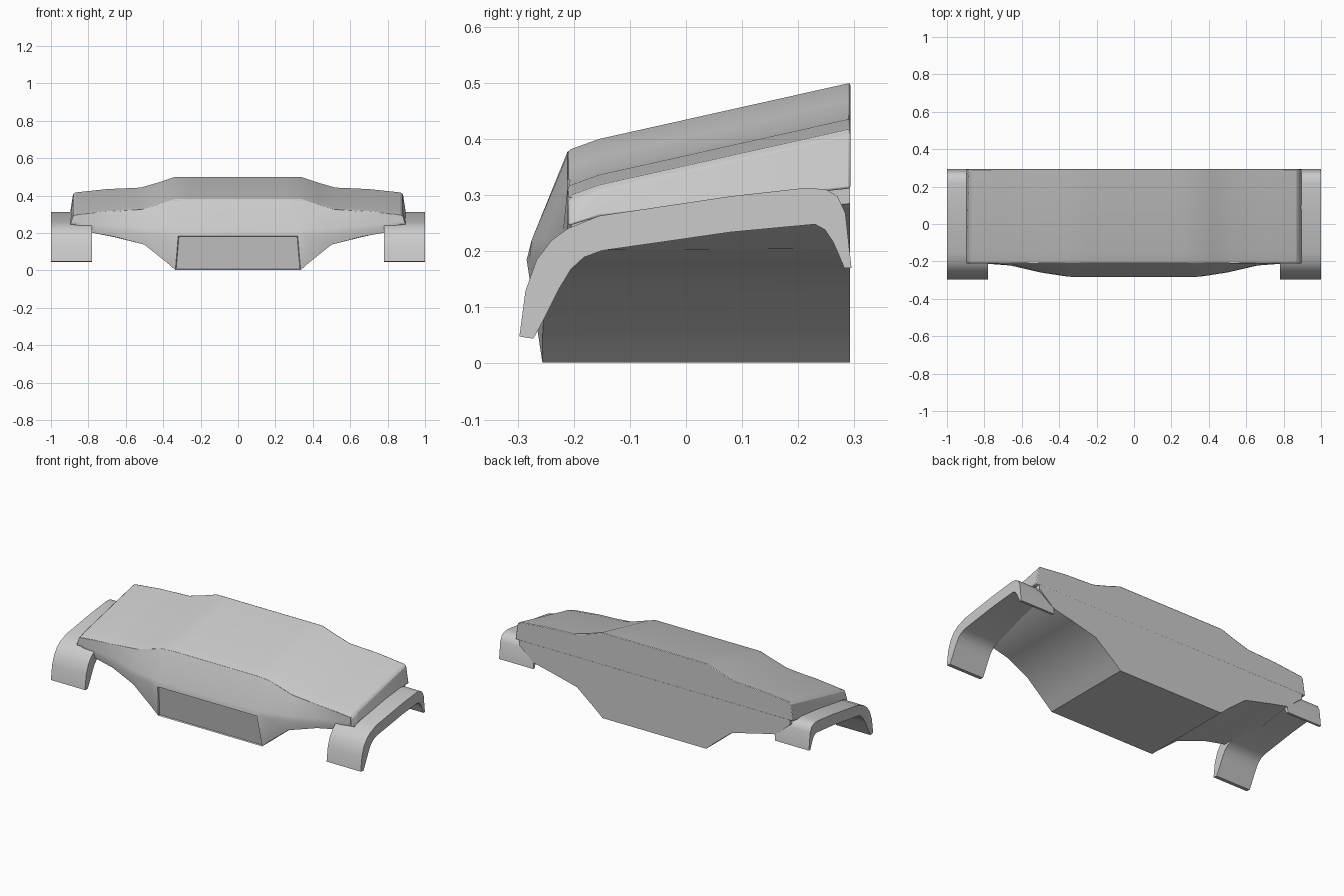
import bpy, bmesh

if "Cube" in bpy.data.objects:
    bpy.data.objects.remove(bpy.data.objects["Cube"])


def finish(bm, name, bevel=0.0, angle=0.5):
    """Turn a bmesh into a named, smoothly shaded object."""
    bmesh.ops.recalc_face_normals(bm, faces=bm.faces)
    mesh = bpy.data.meshes.new(name)
    bm.to_mesh(mesh)
    bm.free()
    obj = bpy.data.objects.new(name, mesh)
    bpy.context.collection.objects.link(obj)
    if bevel:
        mod = obj.modifiers.new("soft_edges", 'BEVEL')
        mod.width, mod.segments, mod.limit_method = bevel, 2, 'ANGLE'
        mod.angle_limit = 0.6
    bpy.ops.object.select_all(action='DESELECT')
    obj.select_set(True)
    bpy.context.view_layer.objects.active = obj
    bpy.ops.object.shade_smooth_by_angle(angle=angle)
    return obj


def loft(sections):
    """Closed loops joined in sequence, capped at both ends."""
    bm = bmesh.new()
    rings = [[bm.verts.new(p) for p in s] for s in sections]
    n = len(rings[0])
    for a, b in zip(rings, rings[1:]):
        for i in range(n):
            j = (i + 1) % n
            bm.faces.new((a[i], a[j], b[j], b[i]))
    bm.faces.new(rings[0])
    bm.faces.new(rings[-1])
    return bm


# Hood: one cross-section carried along y with a knee near the front
HALF = [(0.26, 0), (0.34, 0), (0.43, 0.03), (0.52, 0.056),
        (0.70, 0.064), (0.87, 0.082), (0.882, 0.092)]


def hood_section(y, top, bottom):
    right = [(x, y, top - d) for x, d in HALF] + [(0.897, y, bottom)]
    return right + [(-x, yy, z) for x, yy, z in reversed(right)]


finish(loft([hood_section(-0.21, 0.38, 0.245),
             hood_section(-0.155, 0.40, 0.262),
             hood_section(0.293, 0.50, 0.312)]), "hood", 0.004)

# Body: side profiles lofted across x
# (x top, z top), (x, y, z of upper brow), (x, y, z of mid), (x, y, z of bottom), z back bottom
STATIONS = [
    ((0.27, 0.378), (0.325, -0.276, 0.215), (0.32, -0.284, 0.185), (0.335, -0.256, 0.002), 0.002),
    ((0.35, 0.372), (0.37, -0.275, 0.220), (0.37, -0.279, 0.188), (0.38, -0.256, 0.042), 0.042),
    ((0.50, 0.328), (0.50, -0.255, 0.225), (0.50, -0.259, 0.195), (0.50, -0.250, 0.138), 0.138),
    ((0.66, 0.314), (0.66, -0.219, 0.238), (0.66, -0.222, 0.215), (0.66, -0.215, 0.180), 0.178),
    ((0.78, 0.306), (0.78, -0.212, 0.250), (0.78, -0.213, 0.230), (0.78, -0.208, 0.202), 0.205),
    ((0.875, 0.296), (0.875, -0.211, 0.265), (0.875, -0.211, 0.255), (0.875, -0.200, 0.238), 0.285),
]


def body_section(s, side):
    (xt, zt), brow, mid, low, zb = s
    pts = [(xt, -0.211, zt), brow, mid, low,
           (low[0], 0.292, zb), (low[0], 0.292, 0.34)]
    return [(side * x, y, z) for x, y, z in pts]


bm = loft([body_section(s, -1) for s in reversed(STATIONS)]
          + [body_section(s, 1) for s in STATIONS])
# Recessed grille face in the middle of the nose
grille = [f for f in bm.faces if abs(f.calc_center_median().x) < 0.01
          and f.calc_center_median().y < -0.25
          and f.calc_center_median().z < 0.12]
bmesh.ops.recalc_face_normals(bm, faces=bm.faces)
bmesh.ops.inset_individual(bm, faces=grille, thickness=0.006, depth=-0.006)
finish(bm, "body", angle=0.45)

# Fenders: arched strip profile extruded sideways
OUTER = [(-0.297, 0.048), (-0.286, 0.13), (-0.266, 0.185), (-0.24, 0.219),
         (-0.21, 0.241), (-0.155, 0.263), (0.08, 0.298), (0.215, 0.313),
         (0.25, 0.310), (0.27, 0.298), (0.284, 0.268), (0.295, 0.17)]
INNER = [(0.282, 0.17), (0.273, 0.192), (0.262, 0.217), (0.248, 0.238),
         (0.23, 0.248), (0.08, 0.234), (-0.15, 0.201), (-0.182, 0.189),
         (-0.205, 0.168), (-0.225, 0.135), (-0.25, 0.085), (-0.272, 0.044)]
for side, label in ((-1, "left"), (1, "right")):
    ends = [[(side * x, y, z) for y, z in OUTER + INNER] for x in (0.78, 1.0)]
    finish(loft(ends), label + "_fender", angle=0.6)
